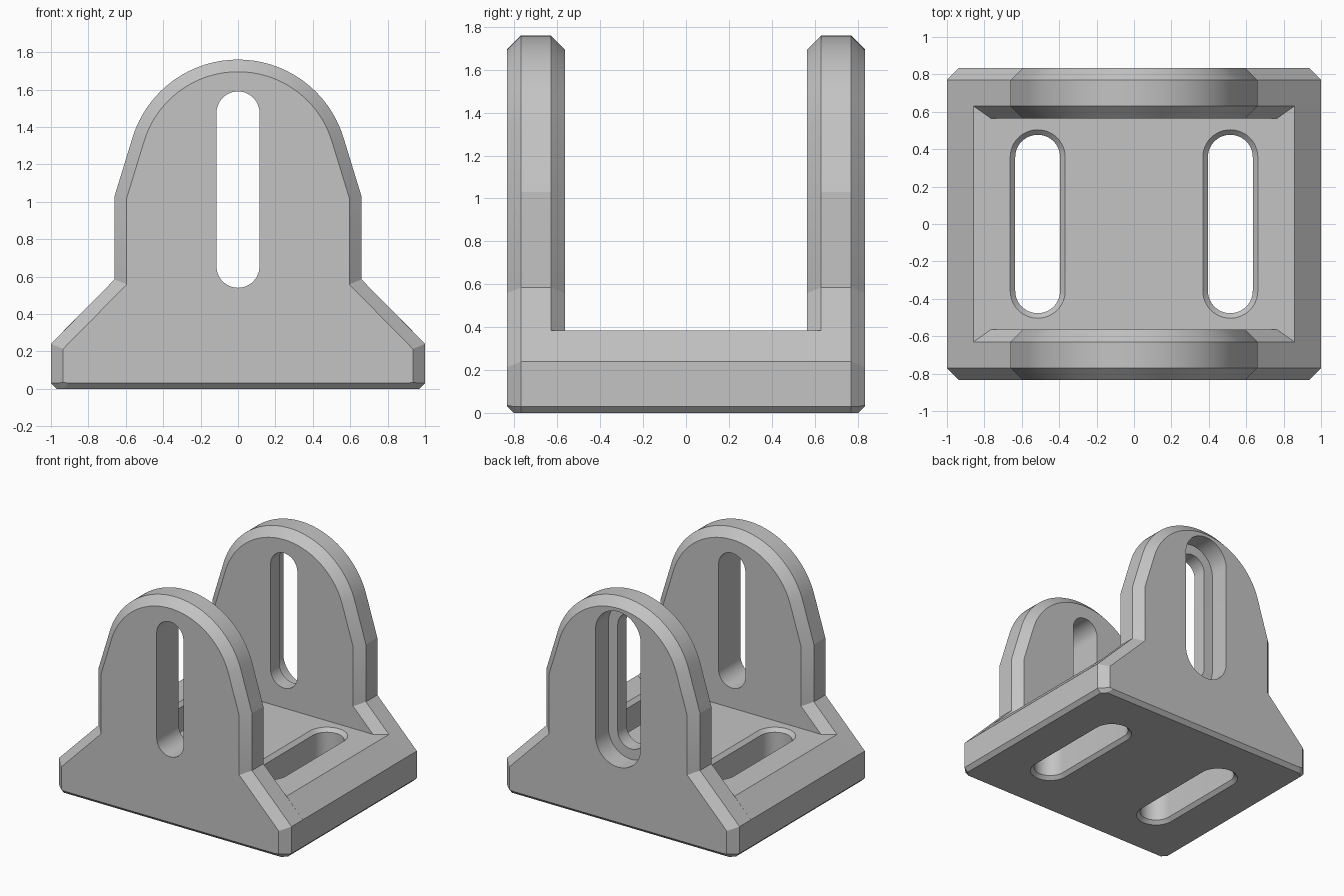
import bpy, bmesh, math

cube = bpy.data.objects.get("Cube")
if cube:
    bpy.data.objects.remove(cube, do_unlink=True)

grey = bpy.data.materials.new("plain grey")
grey.use_nodes = True
grey.diffuse_color = (0.55, 0.55, 0.55, 1)
grey.node_tree.nodes["Principled BSDF"].inputs["Base Color"].default_value = (0.55, 0.55, 0.55, 1)

DEPTH = 0.835      # outer face of the uprights
INNER = 0.565      # inner face of the uprights
CHAMFER = 0.065
FOOT = 0.03        # chamfer around the underside
FLOOR = 0.385
ARCH_R, ARCH_Z, TAPER = 0.59, 1.17, 17


def loft(name, rings):
    """Solid skinned through equal-length rings and capped at both ends."""
    bm = bmesh.new()
    loops = [[bm.verts.new(p) for p in ring] for ring in rings]
    n = len(loops[0])
    for a, b in zip(loops, loops[1:]):
        for i in range(n):
            j = (i + 1) % n
            bm.faces.new((a[i], a[j], b[j], b[i]))
    bm.faces.new(loops[0])
    bm.faces.new(loops[-1])
    bmesh.ops.recalc_face_normals(bm, faces=bm.faces)
    mesh = bpy.data.meshes.new(name)
    bm.to_mesh(mesh)
    bm.free()
    mesh.materials.append(grey)
    obj = bpy.data.objects.new(name, mesh)
    bpy.context.collection.objects.link(obj)
    return obj


def mirrored(half):
    return half + [(-x, z) for x, z in reversed(half)]


def upright_ring(y, inset, bottom):
    """Arched side profile, drawn inwards by the inset."""
    d = inset
    half = [(1 - FOOT - d, bottom), (1 - d, max(FOOT, bottom + 0.005)),
            (1 - d, 0.24 - 0.414 * d), (0.66 - d, 0.585 - 0.414 * d),
            (0.66 - d, 1.03 - 0.15 * d)]
    steps = 24
    for i in range(steps):
        a = math.radians(TAPER + (90 - TAPER) * (i + 0.0) / (steps - 0.5))
        half.append(((ARCH_R - d) * math.cos(a), ARCH_Z + (ARCH_R - d) * math.sin(a)))
    return [(x, y, z) for x, z in mirrored(half)]


def stadium(radius, straight, steps=24):
    """Slot outline, long in the second axis."""
    pts = []
    for side in (1, -1):
        for i in range(steps + 1):
            a = math.pi * i / steps
            pts.append((side * radius * math.cos(a), side * (straight + radius * math.sin(a))))
    return pts


def cut(obj, cutter):
    mod = obj.modifiers.new("slot", 'BOOLEAN')
    mod.operation = 'DIFFERENCE'
    mod.solver = 'EXACT'
    mod.object = cutter
    cutter.hide_render = True
    bpy.context.view_layer.objects.active = obj
    bpy.ops.object.modifier_apply(modifier=mod.name)
    bpy.data.objects.remove(cutter, do_unlink=True)


def upright(name, side, stations):
    """Arched end plate with a vertical slot; stations are (depth, radius)."""
    rings = [upright_ring(side * DEPTH, CHAMFER, FOOT),
             upright_ring(side * (DEPTH - FOOT), CHAMFER - FOOT, 0),
             upright_ring(side * (DEPTH - CHAMFER), 0, 0),
             upright_ring(side * (INNER + CHAMFER), 0, 0),
             upright_ring(side * INNER, CHAMFER, 0.06)]
    obj = loft(name, rings)
    cut(obj, loft(name + "_cutter",
                  [[(x, side * y, z + 1.065) for x, z in stadium(r, 0.41)] for y, r in stations]))
    return obj


# End plates: the back one has a wider recess on its outer face
front = upright("front_upright", -1, [(0.5, 0.115), (0.9, 0.115)])
back = upright("back_upright", 1, [(0.5, 0.115), (0.675, 0.115), (0.675, 0.195), (0.9, 0.195)])

# Base between the end plates
edge = mirrored([(1 - FOOT, 0), (1, FOOT), (1, 0.24), (1.24 - FLOOR + 0.004, FLOOR)])
span = INNER + CHAMFER
base = loft("base", [[(x, y, z) for x, z in edge] for y in (-span, span)])

# Two mounting slots, chamfered above and below
LIP, OVER, SLOT_R = 0.027, 0.02, 0.12
for side in (-1, 1):
    levels = [(-OVER, SLOT_R + LIP + OVER), (LIP, SLOT_R),
              (FLOOR - LIP, SLOT_R), (FLOOR + OVER, SLOT_R + LIP + OVER)]
    cut(base, loft("slot_cutter",
                   [[(x + side * 0.515, y, z) for x, y in stadium(r, 0.357)] for z, r in levels]))

# Smooth the curves, keep the chamfer edges crisp
bpy.ops.object.select_all(action='DESELECT')
for obj in (front, back, base):
    obj.select_set(True)
bpy.context.view_layer.objects.active = base
bpy.ops.object.shade_smooth_by_angle(angle=math.radians(15))
